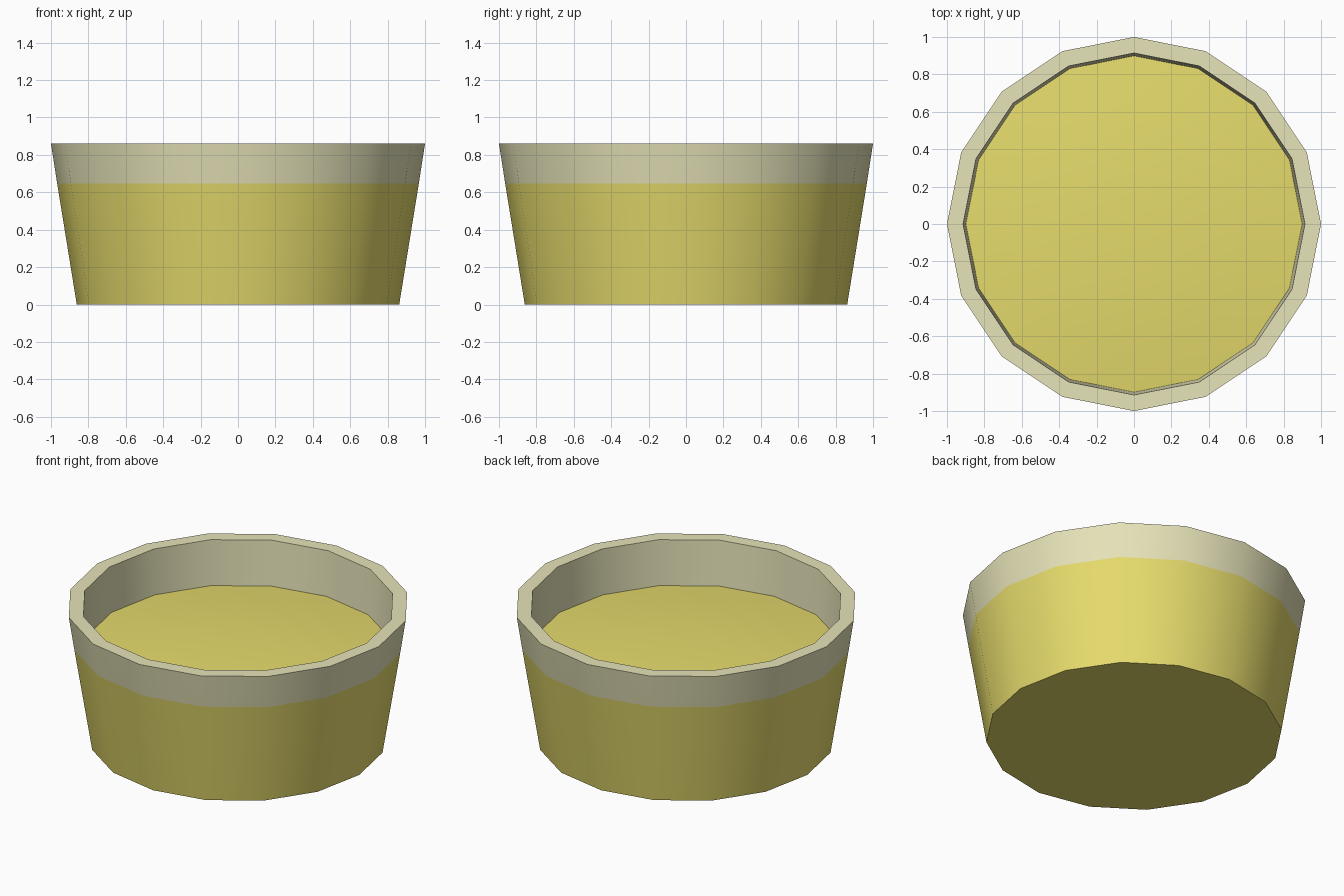
import bpy, bmesh, math

if "Cube" in bpy.data.objects:
    bpy.data.objects.remove(bpy.data.objects["Cube"])

SIDES = 16

def material(name, rgb):
    m = bpy.data.materials.new(name)
    m.diffuse_color = (*rgb, 1)
    m.use_nodes = True
    m.node_tree.nodes["Principled BSDF"].inputs["Base Color"].default_value = m.diffuse_color
    return m

yellow = material("mustard yellow", (0.79, 0.71, 0.15))
cream = material("pale cream", (0.79, 0.77, 0.48))

# Bowl profile (radius, height), from the base over the rim to the domed filling
profile = [(0.862, 0.0), (0.967, 0.648), (1.0, 0.861), (0.914, 0.861), (0.899, 0.573),
           (0.67, 0.595), (0.45, 0.61), (0.22, 0.62)]
# Material per band: outer body, outer rim band, rim top, inner wall, filling
bands = [0, 1, 1, 1, 0, 0, 0]

bm = bmesh.new()
rings = [[bm.verts.new((r * math.cos(2 * math.pi * i / SIDES),
                        r * math.sin(2 * math.pi * i / SIDES), z))
          for i in range(SIDES)] for r, z in profile]
for lower, upper, mat in zip(rings, rings[1:], bands):
    for i in range(SIDES):
        j = (i + 1) % SIDES
        f = bm.faces.new((lower[i], lower[j], upper[j], upper[i]))
        f.material_index = mat
# Flat base and centre of the filling
bm.faces.new(rings[0][::-1])
bm.faces.new(rings[-1])
bmesh.ops.recalc_face_normals(bm, faces=bm.faces)

mesh = bpy.data.meshes.new("filled_bowl")
bm.to_mesh(mesh)
bm.free()
mesh.materials.append(yellow)
mesh.materials.append(cream)
bowl = bpy.data.objects.new("filled_bowl", mesh)
bpy.context.collection.objects.link(bowl)

# Smooth walls with sharp rim, base and filling edges
bpy.context.view_layer.objects.active = bowl
bowl.select_set(True)
bpy.ops.object.shade_smooth_by_angle(angle=math.radians(40))
